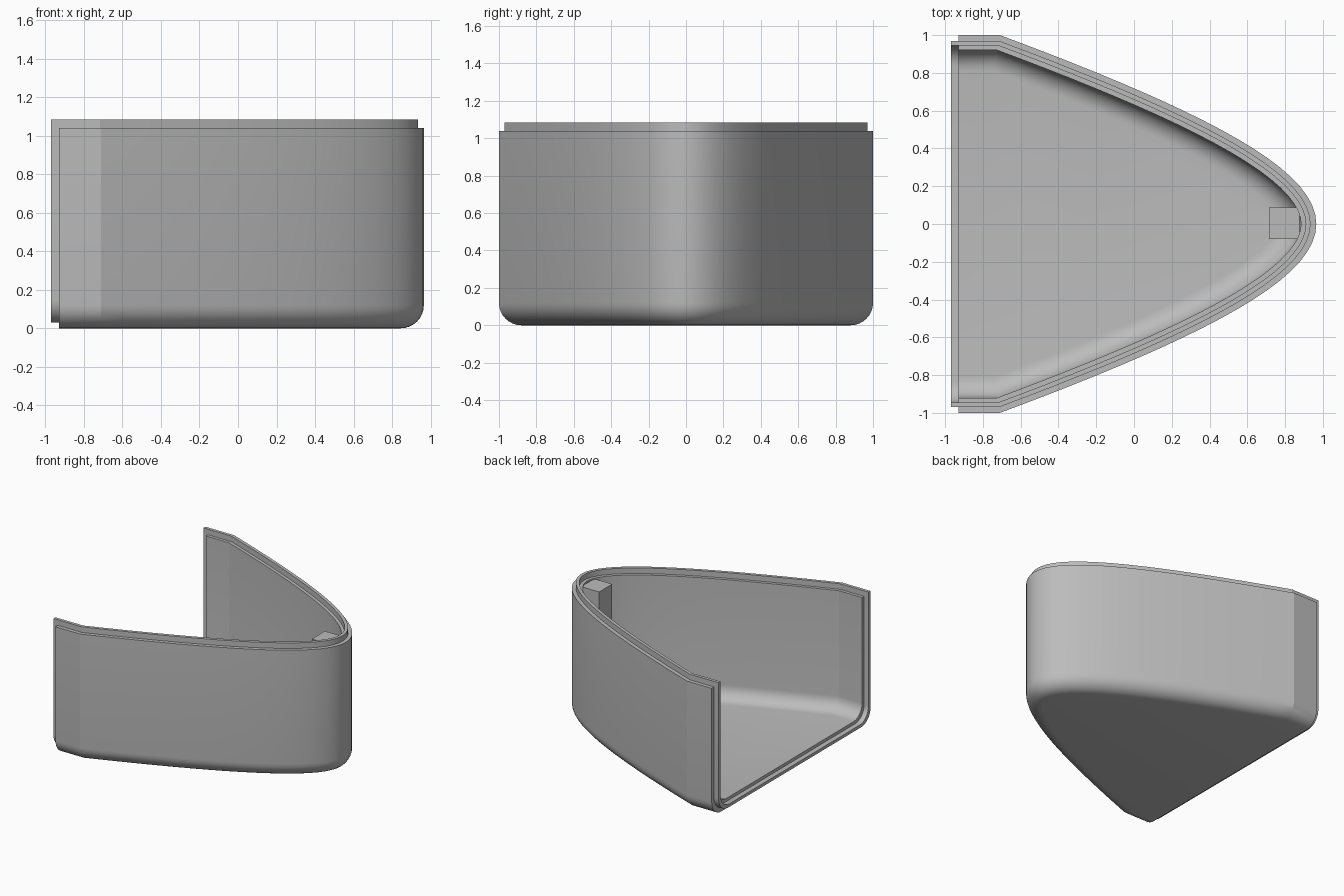
import bpy, bmesh, math
from mathutils import Vector

if "Cube" in bpy.data.objects:
    bpy.data.objects.remove(bpy.data.objects["Cube"])

END, LIP_END = -0.93, -0.97      # open end of the shell, tip of the lip
RIM, LIP_TOP = 1.04, 1.085
WALLS = (0.0, 0.03, 0.055, 0.08)  # outer face, lip outside, lip inside, inner face
RADII = (0.12, 0.117, 0.113, 0.11)
ARC = 8

grey = bpy.data.materials.new("grey plastic")
grey.diffuse_color = (0.5, 0.5, 0.5, 1)
grey.use_nodes = True
grey.node_tree.nodes["Principled BSDF"].inputs["Base Color"].default_value = grey.diffuse_color


def finish(bm, name):
    bmesh.ops.remove_doubles(bm, verts=bm.verts, dist=0.0002)
    bmesh.ops.recalc_face_normals(bm, faces=bm.faces)
    me = bpy.data.meshes.new(name)
    bm.to_mesh(me)
    bm.free()
    me.materials.append(grey)
    ob = bpy.data.objects.new(name, me)
    bpy.context.collection.objects.link(ob)
    return ob


# Plan outline: short straight sides, then a hyperbola round the nose
def nose_x(y, a=0.45, c=0.195):
    return 0.965 - (math.sqrt(1 + 4 * c * y * y / a) - 1) / (2 * c)


N = 40
path = [Vector((END, 1))]
path += [Vector((nose_x(y), y)) for y in (1 - 2 * i / N for i in range(N + 1))]
path += [Vector((END, -1))]


def inset(d):
    """Outline moved inward by d with mitred corners."""
    normals = []
    for p, q in zip(path, path[1:]):
        e = (q - p).normalized()
        normals.append(Vector((e.y, -e.x)))
    out = []
    for i, p in enumerate(path):
        n0 = normals[max(i - 1, 0)]
        n1 = normals[min(i, len(normals) - 1)]
        m = n0 + n1
        out.append(p + m * (d * 2 / m.length_squared))
    return out


def fillet(d, r):
    """Wall-to-floor arc as (inset, height) pairs, from wall down to floor."""
    for i in range(ARC + 1):
        t = math.pi / 2 * i / ARC
        yield d + r * (1 - math.cos(t)), d + r * (1 - math.sin(t))


bm = bmesh.new()


def ring(points):
    return [bm.verts.new(p) for p in points]


def bridge(a, b):
    for i in range(len(a) - 1):
        bm.faces.new((a[i], a[i + 1], b[i + 1], b[i]))


# Shell swept along the outline: outside, stepped rim, inside
section = list(fillet(WALLS[0], RADII[0]))[::-1]
section += [(0, RIM), (WALLS[1], RIM), (WALLS[1], LIP_TOP), (WALLS[2], LIP_TOP),
            (WALLS[2], RIM), (WALLS[3], RIM)]
section += list(fillet(WALLS[3], RADII[3]))
rings = [ring([(p.x, p.y, z) for p in inset(d)]) for d, z in section]
for a, b in zip(rings, rings[1:]):
    bridge(a, b)
bm.faces.new(rings[0])    # underside
bm.faces.new(rings[-1])   # inner floor


# Open end: stepped U-shaped edge with projecting lip
def u_shape(k, x, top):
    d = WALLS[k]
    half = [(1 - d, top)] + [(1 - o, z) for o, z in fillet(d, RADII[k])]
    return ring([(x, y, z) for y, z in half] + [(x, -y, z) for y, z in reversed(half)])


steps = [(0, END, RIM), (1, END, RIM), None,
         (1, END, LIP_TOP), (1, LIP_END, LIP_TOP), (2, LIP_END, LIP_TOP),
         (2, END, LIP_TOP), None, (2, END, RIM), (3, END, RIM)]
last = None
for s in steps:
    cur = u_shape(*s) if s else None
    if last and cur:
        bridge(last, cur)
    last = cur

# Top of the lip where it projects past the end
for s in (1, -1):
    y0, y1 = s * (1 - WALLS[1]), s * (1 - WALLS[2])
    bm.faces.new(ring([(LIP_END, y0, LIP_TOP), (END, y0, LIP_TOP),
                       (END, y1, LIP_TOP), (LIP_END, y1, LIP_TOP)]))

shell = finish(bm, "shell")
bpy.context.view_layer.objects.active = shell
shell.select_set(True)
bpy.ops.object.shade_smooth_by_angle(angle=math.radians(18))

# Square post inside the nose
bm = bmesh.new()
bmesh.ops.create_cube(bm, size=1)
for v in bm.verts:
    v.co = (0.715 if v.co.x < 0 else 0.875,
            -0.08 if v.co.y < 0 else 0.087,
            0.075 if v.co.z < 0 else 1.03)
finish(bm, "nose_post")
